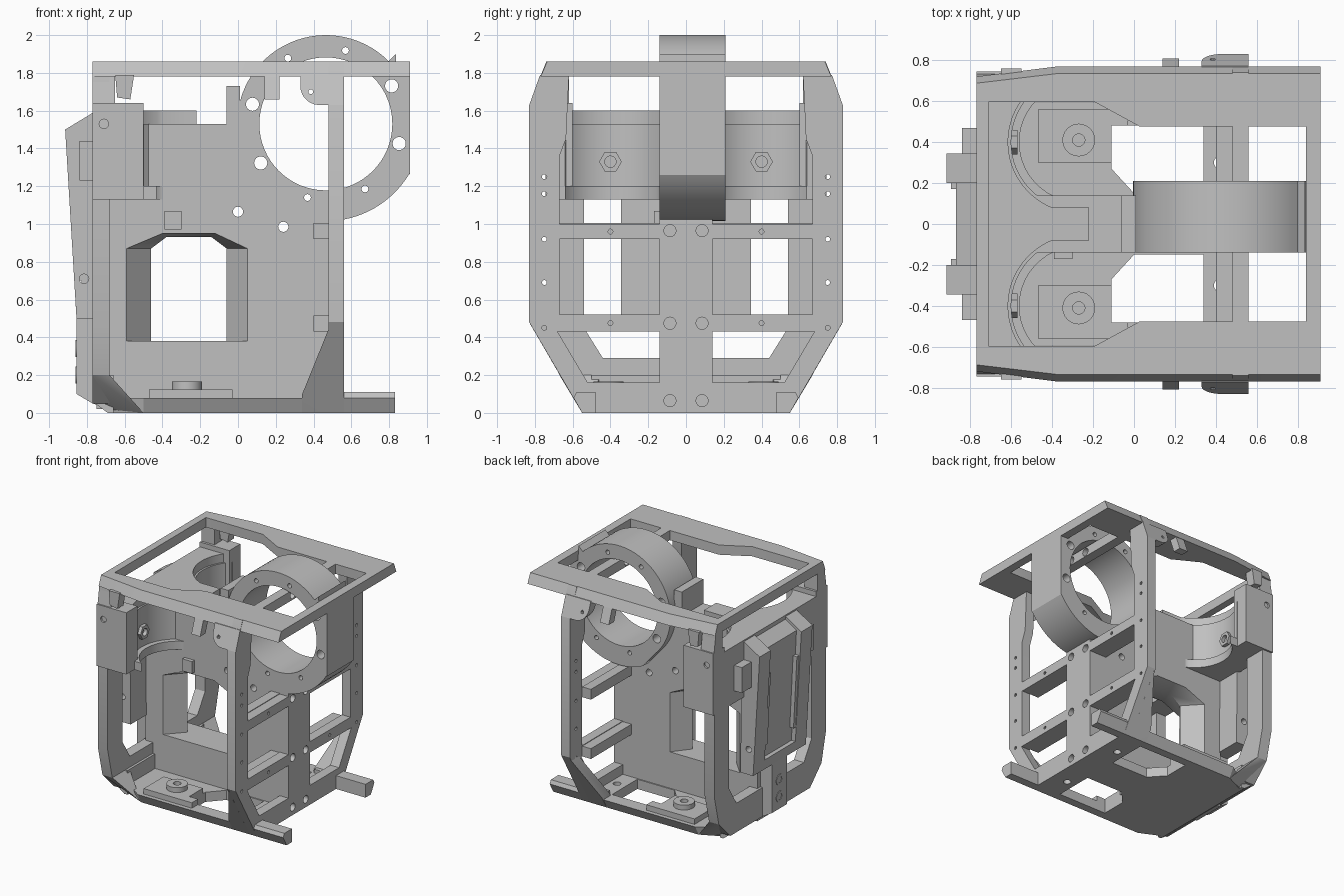
import bpy, bmesh
from math import sin, cos, pi, asin, radians

if "Cube" in bpy.data.objects:
    bpy.data.objects.remove(bpy.data.objects["Cube"])

GREY = (0.53, 0.53, 0.53, 1)
mat = bpy.data.materials.new("light grey plastic")
mat.use_nodes = True
mat.diffuse_color = GREY
mat.node_tree.nodes["Principled BSDF"].inputs["Base Color"].default_value = GREY
parts = []


def finish(name, bm):
    bmesh.ops.remove_doubles(bm, verts=bm.verts, dist=0.0002)
    bmesh.ops.recalc_face_normals(bm, faces=bm.faces)
    me = bpy.data.meshes.new(name)
    bm.to_mesh(me)
    bm.free()
    me.materials.append(mat)
    ob = bpy.data.objects.new(name, me)
    bpy.context.collection.objects.link(ob)
    parts.append(ob)
    return ob


def prism(name, axis, lo, hi, outline, *holes):
    """Extrude an outline with holes from lo to hi along an axis."""
    cu = bpy.data.curves.new(name, 'CURVE')
    cu.dimensions = '2D'
    cu.fill_mode = 'BOTH'
    cu.extrude = abs(hi - lo) / 2
    for loop in (outline,) + holes:
        sp = cu.splines.new('POLY')
        sp.points.add(len(loop) - 1)
        for p, (a, b) in zip(sp.points, loop):
            p.co = (a, b, 0, 1)
        sp.use_cyclic_u = True
    tmp = bpy.data.objects.new(name + " curve", cu)
    bpy.context.collection.objects.link(tmp)
    dg = bpy.context.evaluated_depsgraph_get()
    me = bpy.data.meshes.new_from_object(tmp.evaluated_get(dg))
    bm = bmesh.new()
    bm.from_mesh(me)
    bpy.data.objects.remove(tmp)
    bpy.data.meshes.remove(me)
    for v in bm.verts:
        a, b, c = v.co
        c += (lo + hi) / 2
        v.co = {'x': (c, a, b), 'y': (a, c, b), 'z': (a, b, c)}[axis]
    return finish(name, bm)


def hull(name, pts):
    bm = bmesh.new()
    for p in pts:
        bm.verts.new(p)
    bmesh.ops.convex_hull(bm, input=bm.verts)
    return finish(name, bm)


def box(name, x0, x1, y0, y1, z0, z1):
    return hull(name, [(x, y, z) for x in (x0, x1) for y in (y0, y1) for z in (z0, z1)])


def arc(cx, cy, r, a0=0.0, a1=2 * pi, n=24):
    full = abs(a1 - a0) > 6.28
    d = (a1 - a0) / (n if full else n - 1)
    return [(cx + r * cos(a0 + i * d), cy + r * sin(a0 + i * d)) for i in range(n)]


def rect(a0, a1, b0, b1):
    return [(a0, b0), (a1, b0), (a1, b1), (a0, b1)]


def flip(loop, s):
    return [(a * s, b) for a, b in loop]


def mirrored(half):
    """Close a half outline by mirroring its first coordinate."""
    return half + [(-a, b) for a, b in reversed(half)]


def mirrored_y(half):
    return half + [(a, -b) for a, b in reversed(half)]


# Top frame with bevelled sides
top = prism("top_frame", 'z', 1.78, 1.86,
            mirrored_y([(-0.77, 0.72), (-0.37, 0.77), (0.91, 0.77)]),
            mirrored_y([(-0.71, 0.595), (-0.19, 0.595), (0.03, 0.475), (0.84, 0.475)]))
for v in top.data.vertices:
    if v.co.z > 1.85 and abs(v.co.y) > 0.65:
        v.co.y *= 0.955

# Ladder side panel
holes = [arc(s * 0.085, z, 0.032, n=16) for s in (1, -1) for z in (0.065, 0.475, 0.965, 1.82)]
holes += [arc(s * y, z, 0.013, n=10) for s in (1, -1)
          for y, z in ((0.75, 0.45), (0.75, 0.69), (0.75, 0.92), (0.75, 1.16), (0.75, 1.25), (0.4, 0.475), (0.4, 0.96))]
for s in (1, -1):
    holes.append(flip(rect(0.14, 0.67, 0.52, 0.92), s))
    holes.append(flip([(0.14, 0.43), (0.68, 0.43), (0.52, 0.16), (0.14, 0.16)], s))
prism("ladder_panel", 'x', 0.48, 0.56,
      mirrored([(0.55, 0), (0.83, 0.48), (0.83, 1.63), (0.74, 1.86)]),
      mirrored([(0.67, 1.0), (0.67, 1.36), (0.635, 1.45), (0.62, 1.78)]), *holes)

# Opposite end panel
prism("end_panel", 'x', -0.77, -0.68,
      mirrored([(0.52, 0.05), (0.67, 0.2), (0.73, 0.45), (0.73, 1.64), (0.71, 1.8), (0.62, 1.8), (0.62, 1.6)]),
      mirrored([(0.44, 0.29), (0.54, 0.45), (0.54, 1.13)]))

# Central wall with an hourglass window
window = [(-0.46, 0.38), (-0.46, 0.87), (-0.38, 0.93), (-0.14, 0.93), (-0.06, 0.87), (-0.06, 0.38)]
flare = [(-0.59, 0.38), (-0.59, 0.87), (-0.4, 0.95), (-0.12, 0.95), (0.05, 0.87), (0.05, 0.38)]
RC = (0.465, 1.53)
prism("central_wall", 'y', -0.14, 0.14,
      [(-0.75, 0.02), (0.49, 0.02), (0.49, 1.0), (0.56, 1.0), (0.56, 1.09)]
      + arc(*RC, 0.445, radians(-78), radians(-176), 14)
      + [(0.01, 1.5), (0.01, 1.73), (-0.06, 1.73), (-0.06, 1.21), (-0.75, 1.21)],
      flare, arc(0, 1.065, 0.027, n=16), arc(0.24, 0.985, 0.027, n=16))
bm = bmesh.new()
front, waist, back = [[bm.verts.new((x, y, z)) for x, z in loop]
                      for loop, y in ((flare, -0.14), (window, 0), (flare, 0.14))]
for i in range(len(flare) - 1):
    for side in (front, back):
        bm.faces.new((side[i], side[i + 1], waist[i + 1], waist[i]))
    bm.faces.new((front[i], front[i + 1], back[i + 1], back[i]))
for i in (0, -1):
    bm.faces.new((front[i], waist[i], back[i]))
finish("window_jambs", bm)

# Clamp ring: thicker below, flattened at the outer side
bolts = [arc(RC[0] + 0.402 * cos(radians(a)), RC[1] + 0.402 * sin(radians(a)), r, n=16)
         for angles, r in (((165, 211, -15, 30), 0.035), ((256, 301, 75, 120), 0.018)) for a in angles]
prism("clamp_ring", 'y', -0.14, 0.21,
      arc(*RC, 0.47, radians(45), radians(225), 40) + arc(*RC, 0.515, radians(-115), radians(-31), 24)
      + [(0.91, 1.26), (0.91, 1.79), (0.84, 1.79), (0.835, 1.9)],
      arc(*RC, 0.352, n=64), *bolts)


# Motor cradle with two round pockets, in three layers
def cradle(name, z0, z1, r, neck, x_end):
    a0, a1 = pi - asin(0.24 / r), pi + asin((0.4 - neck) / r)
    half = [(-0.7, 0.64)] + arc(-0.27, 0.4, r, a0, a1, 24) + [(x_end, neck)]
    prism(name, 'z', z0, z1, mirrored_y(half))


cradle("cradle_lip", 1.13, 1.2, 0.29, 0.14, -0.11)
cradle("cradle_body", 1.2, 1.53, 0.33, 0.14, 0.01)
cradle("cradle_shelf", 1.53, 1.6, 0.345, 0.08, -0.22)
box("cable_clip", -0.39, -0.3, -0.17, -0.13, 0.97, 1.07)

# Base plate with sloping sides and two openings
base_holes = [[(x, s * y) for x, y in ((-0.11, 0.27), (0, 0.15), (0.34, 0.15), (0.34, 0.48), (-0.11, 0.48))]
              for s in (1, -1)]
base_holes += [arc(0.42, s * 0.3, 0.03, n=16) for s in (1, -1)]
base = prism("base_plate", 'z', 0, 0.08,
             mirrored_y([(-0.69, 0.46), (-0.5, 0.55), (0.49, 0.55)]), *base_holes)
for v in base.data.vertices:
    if v.co.z > 0.07 and abs(v.co.y) > 0.5:
        v.co.y *= 1.08
hull("base_end_skirt", [(x, y, z) for y in (-0.5, 0.5) for x, z in
                        ((-0.77, 0.06), (-0.69, 0), (-0.66, 0), (-0.66, 0.2), (-0.77, 0.2))])

for s in (1, -1):
    def sbox(name, x0, x1, y0, y1, z0, z1):
        return box(name, x0, x1, s * y0, s * y1, z0, z1)

    # Base runners, screw bosses and lower corners
    hull("base_runner", [(x, s * y, z) for x in (0.36, 0.83)
                         for y, z in ((0.48, 0), (0.55, 0), (0.595, 0.08), (0.58, 0.11), (0.48, 0.11))])
    sbox("boss_pad", -0.47, -0.11, 0.3, 0.56, 0.07, 0.125)
    sbox("pad_lug", -0.11, -0.03, 0.48, 0.56, 0.07, 0.125)
    prism("screw_boss", 'z', 0.12, 0.165, arc(-0.27, s * 0.41, 0.08), arc(-0.27, s * 0.41, 0.03))
    hull("lower_corner", [(-0.77, s * 0.67, 0.2), (-0.68, s * 0.67, 0.2), (-0.77, s * 0.45, 0.07),
                          (-0.5, s * 0.55, 0), (-0.68, s * 0.45, 0), (-0.6, s * 0.56, 0.08),
                          (-0.68, s * 0.45, 0.2), (-0.77, s * 0.45, 0.2)])
    # Ladder rungs and gussets
    for z in (0.43, 0.92):
        sbox("rung", 0.4, 0.48, 0.14, 0.67, z, z + 0.085)
    hull("post_gusset", [(x, s * (y - d), z) for d in (0, 0.1) for x, y, z in
                         ((0.49, 0.825, 0.47), (0.34, 0.61, 0.1), (0.34, 0.55, 0), (0.49, 0.55, 0))])
    # Upper corner blocks
    prism("corner_block", 'y', s * 0.6, s * 0.745, rect(-0.77, -0.5, 1.13, 1.64), arc(-0.71, 1.53, 0.025, n=16))
    hull("corner_stub", [(x, s * y, z) for x in (-0.77, -0.65)
                         for y, z in ((0.62, 1.6), (0.74, 1.6), (0.71, 1.79), (0.62, 1.79))])
    # Tabs on the frame sides, leaning in with the frame
    tabs = [prism("rounded_tab", 'y', s * 0.75, s * 0.83,
                  [(0.56, 1.63), (0.56, 1.79), (0.33, 1.79)] + arc(0.43, 1.73, 0.1, pi, 1.5 * pi, 8),
                  arc(0.385, 1.7, 0.013, n=10)),
            sbox("small_tab", 0.14, 0.22, 0.75, 0.82, 1.66, 1.79)]
    for tab in tabs:
        for v in tab.data.vertices:
            v.co.y -= s * 0.36 * (v.co.z - 1.63)
    hull("hook_tab", [(x, s * y, z) for y in (0.68, 0.76)
                      for x, z in ((-0.65, 1.79), (-0.55, 1.79), (-0.57, 1.66), (-0.64, 1.67))])
    # Hex nuts in the pockets
    prism("hex_nut", 'x', -0.62, -0.57, arc(s * 0.4, 1.33, 0.06, n=6), arc(s * 0.4, 1.33, 0.03, n=16))
    # Tray rails and lugs
    prism("tray_rail", 'y', s * 0.2, s * 0.345,
          [(-0.74, 0.5), (-0.855, 0.5), (-0.915, 1.5), (-0.75, 1.6)], arc(-0.815, 0.71, 0.025, n=16))
    prism("tray_slider", 'y', s * 0.17, s * 0.21, [(-0.82, 0.7), (-0.864, 0.7), (-0.895, 1.3), (-0.84, 1.3)])
    sbox("tray_upper_lug", -0.84, -0.74, 0.33, 0.47, 1.23, 1.44)

# Tray floor, end lip and lower spine
prism("tray_floor", 'y', -0.21, 0.21, [(-0.74, 0.5), (-0.82, 0.5), (-0.87, 1.5), (-0.75, 1.58)])
prism("tray_bottom_lip", 'y', -0.21, 0.21, [(-0.78, 0.5), (-0.855, 0.5), (-0.86, 0.58), (-0.78, 0.58)])
prism("lower_spine", 'y', -0.1, 0.1, [(-0.74, 0.04), (-0.77, 0.05), (-0.855, 0.1), (-0.855, 0.52), (-0.74, 0.52)])
for z in (0.2, 0.34):
    prism("spine_screw", 'x', -0.859, -0.85, arc(0, z, 0.045, n=16), arc(0, z, 0.025, n=16))

# Smooth round faces, keep edges sharp
bpy.ops.object.select_all(action='DESELECT')
for ob in parts:
    ob.select_set(True)
bpy.context.view_layer.objects.active = parts[0]
bpy.ops.object.shade_smooth_by_angle(angle=radians(30))
